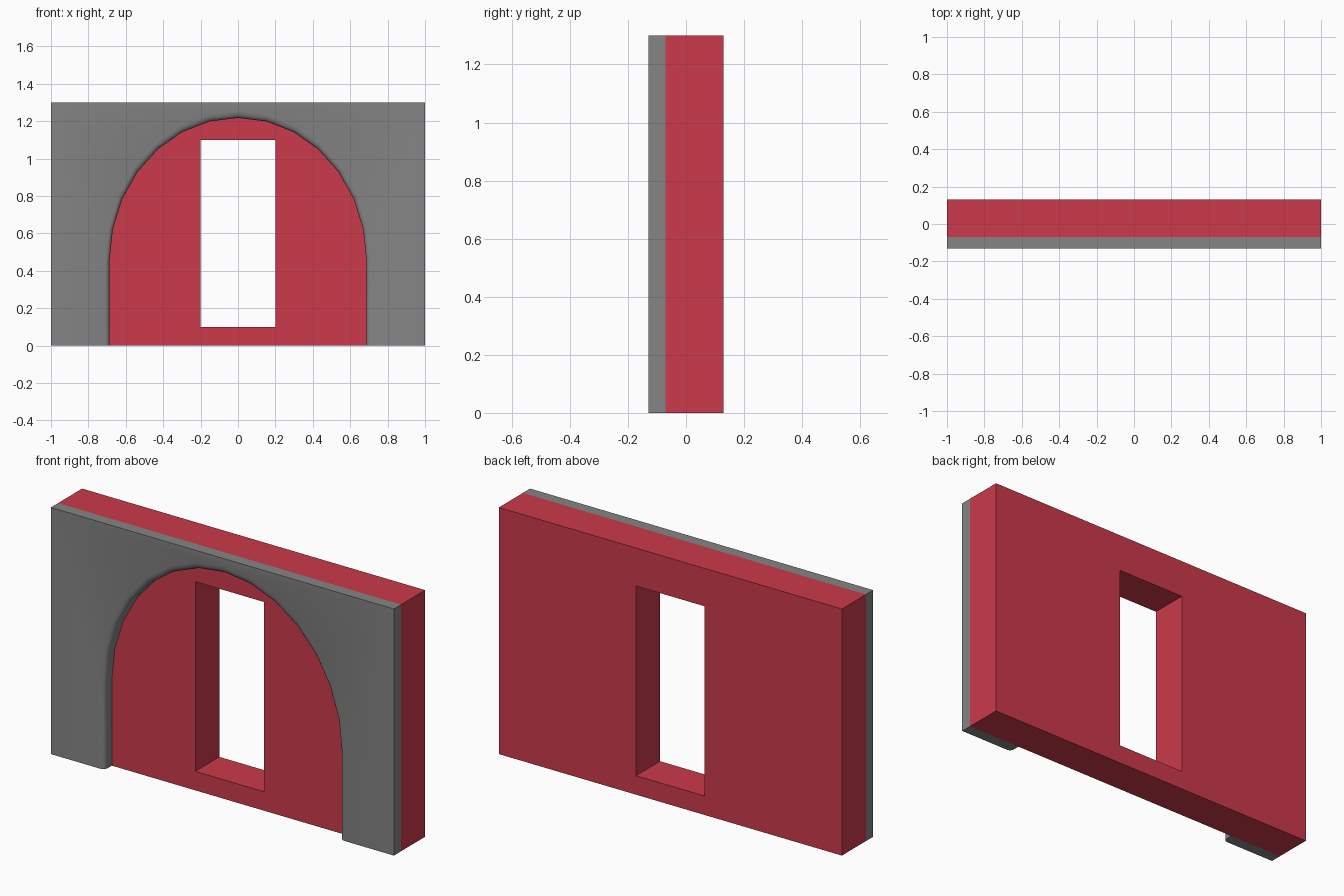
import bpy, bmesh, math

cube = bpy.data.objects.get("Cube")
if cube:
    bpy.data.objects.remove(cube, do_unlink=True)

HEIGHT = 1.3
FRONT, JOINT, BACK = -0.13, -0.07, 0.13


def material(name, rgb):
    mat = bpy.data.materials.new(name)
    mat.use_nodes = True
    mat.diffuse_color = (*rgb, 1)
    mat.node_tree.nodes["Principled BSDF"].inputs["Base Color"].default_value = (*rgb, 1)
    return mat


def loft(name, layers, mat, closed):
    """Join matching (y, outline) layers with quads; cap the ends or close the loop."""
    bm = bmesh.new()
    rings = [[bm.verts.new((x, y, z)) for x, z in outline] for y, outline in layers]
    pairs = list(zip(rings, rings[1:]))
    if closed:
        pairs.append((rings[-1], rings[0]))
    else:
        bm.faces.new(rings[0])
        bm.faces.new(rings[-1])
    for a, b in pairs:
        for i in range(len(a)):
            j = (i + 1) % len(a)
            bm.faces.new((a[i], a[j], b[j], b[i]))
    bmesh.ops.recalc_face_normals(bm, faces=bm.faces)
    mesh = bpy.data.meshes.new(name)
    bm.to_mesh(mesh)
    bm.free()
    mesh.materials.append(mat)
    obj = bpy.data.objects.new(name, mesh)
    bpy.context.collection.objects.link(obj)
    return obj


def rectangle(half_width, bottom, top):
    return [(-half_width, bottom), (-half_width, top), (half_width, top), (half_width, bottom)]


def arch_outline(half_width, rise, spring=0.45, steps=14):
    """Rectangle with a straight-legged elliptical arch cut from the bottom."""
    curve = [(half_width * math.cos(math.pi * i / steps),
              spring + rise * math.sin(math.pi * i / steps)) for i in range(steps + 1)]
    return rectangle(1, 0, HEIGHT) + [(half_width, 0)] + curve + [(-half_width, 0)]


red = material("red wall", (0.6, 0.042, 0.07))
grey = material("grey stone", (0.235, 0.235, 0.235))

# Wall with a rectangular window opening
outer, window = rectangle(1, 0, HEIGHT), rectangle(0.2, 0.1, 1.1)
loft("wall", [(JOINT, outer), (BACK, outer), (BACK, window), (JOINT, window)], red, True)

# Arch facing with a rounded front edge
facing = loft("arch_facing", [
    (JOINT, arch_outline(0.687, 0.768)),
    (-0.107, arch_outline(0.687, 0.768)),
    (-0.118, arch_outline(0.69, 0.774)),
    (-0.126, arch_outline(0.697, 0.786)),
    (FRONT, arch_outline(0.71, 0.805)),
], grey, False)

bpy.ops.object.select_all(action="DESELECT")
facing.select_set(True)
bpy.context.view_layer.objects.active = facing
bpy.ops.object.shade_smooth_by_angle(angle=math.radians(40))
